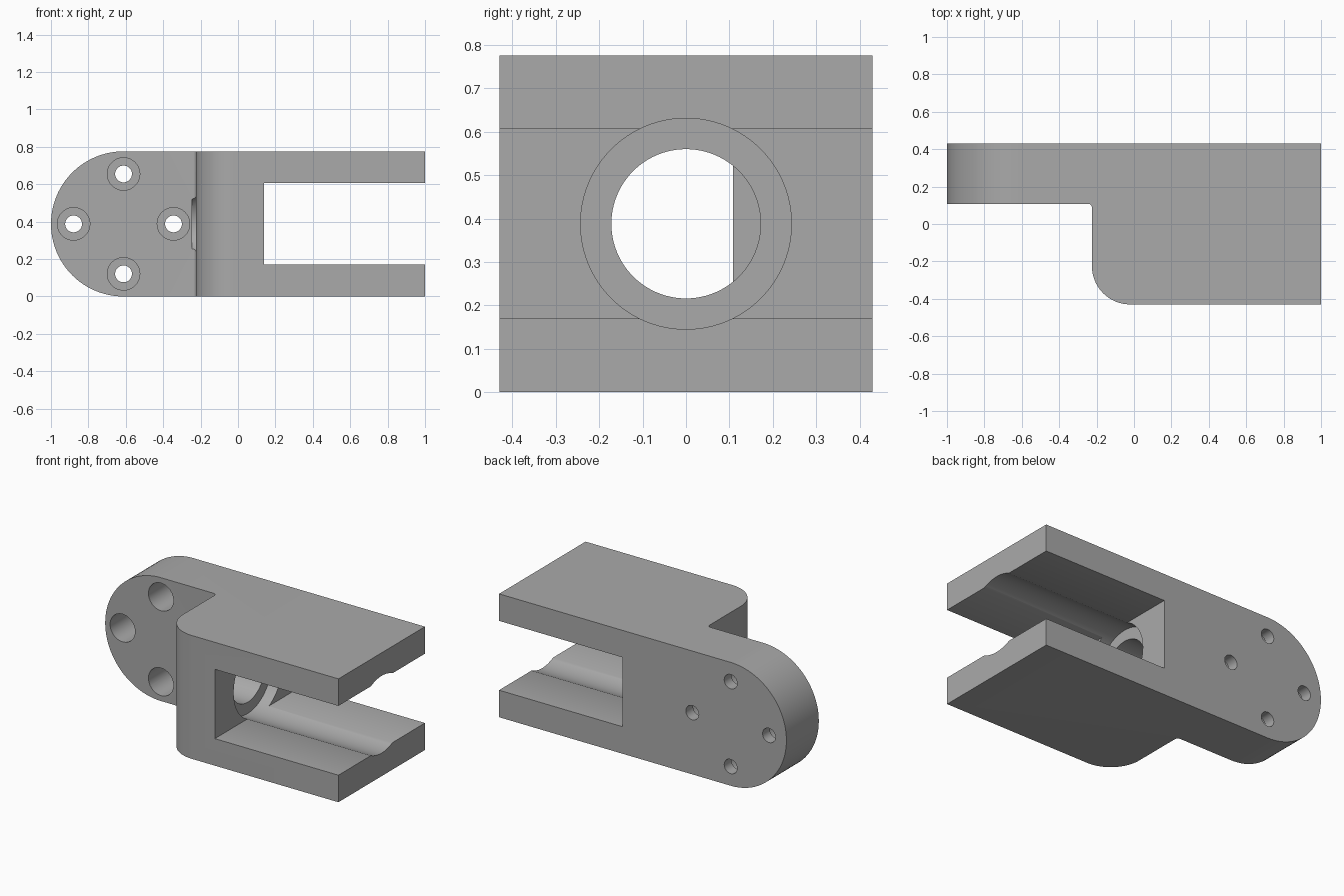
import bpy, bmesh, math
from mathutils import Vector, Matrix

if "Cube" in bpy.data.objects:
    bpy.data.objects.remove(bpy.data.objects["Cube"], do_unlink=True)

H = 0.776          # overall height
MID = H / 2        # axis height
D = 0.43           # half depth
PLATE = 0.108      # front face of the mounting plate
STEP = -0.225      # left face of the thick block
WEB = 0.14         # closed end of the slot

grey = bpy.data.materials.new("plain grey")
grey.use_nodes = True
grey.diffuse_color = (0.4, 0.4, 0.4, 1)
grey.node_tree.nodes["Principled BSDF"].inputs["Base Color"].default_value = (0.4, 0.4, 0.4, 1)


def arc(cx, cy, r, start, end, n):
    angles = [math.radians(start + (end - start) * i / n) for i in range(n + 1)]
    return [(cx + r * math.cos(a), cy + r * math.sin(a)) for a in angles]


def prism(name, points, place, shift):
    """Extrude a 2D outline: place maps (u, v) to 3D, shift is the sweep."""
    bm = bmesh.new()
    face = bm.faces.new([bm.verts.new(place(u, v)) for u, v in points])
    swept = bmesh.ops.extrude_face_region(bm, geom=[face])["geom"]
    bmesh.ops.translate(bm, vec=Vector(shift),
                        verts=[g for g in swept if isinstance(g, bmesh.types.BMVert)])
    bmesh.ops.recalc_face_normals(bm, faces=bm.faces)
    return finish(name, bm)


def cylinder(name, axis, start, end, centre, r, n):
    """Cylinder along x or y between two coordinates."""
    bm = bmesh.new()
    turn = Matrix.Rotation(math.pi / 2, 4, "Y" if axis == "x" else "X")
    mid = (start + end) / 2
    loc = (mid, centre[0], centre[1]) if axis == "x" else (centre[0], mid, centre[1])
    bmesh.ops.create_cone(bm, cap_ends=True, segments=n, radius1=r, radius2=r,
                          depth=abs(end - start), matrix=Matrix.Translation(loc) @ turn)
    return finish(name, bm)


def finish(name, bm):
    mesh = bpy.data.meshes.new(name)
    bm.to_mesh(mesh)
    bm.free()
    mesh.materials.append(grey)
    obj = bpy.data.objects.new(name, mesh)
    bpy.context.collection.objects.link(obj)
    return obj


def combine(target, tool, operation="DIFFERENCE"):
    tool.hide_render = True
    mod = target.modifiers.new(tool.name, "BOOLEAN")
    mod.operation, mod.solver, mod.object = operation, "EXACT", tool
    bpy.context.view_layer.objects.active = target
    bpy.ops.object.modifier_apply(modifier=mod.name)
    bpy.data.objects.remove(tool, do_unlink=True)


# Stepped plan outline: thin plate, small inner fillet, large outer round
f, R = 0.02, 0.205
plan = [(-1.2, D), (-1.2, PLATE)]
plan += arc(STEP - f, PLATE - f, f, 90, 0, 8)
plan += arc(STEP + R, -D + R, R, 180, 270, 24)
plan += [(1, -D), (1, D)]
body = prism("clevis_bracket", plan, lambda u, v: (u, v, -0.1), (0, 0, H + 0.2))

# Side outline with the half-round plate end
side = arc(MID - 1, MID, MID, 90, 270, 48) + [(1.2, 0), (1.2, H)]
combine(body, prism("rounded_end", side, lambda u, v: (u, -0.6, v), (0, 1.2, 0)), "INTERSECT")

# Slot between the two jaws
slot = [(WEB, 0.17), (1.2, 0.17), (1.2, 0.606), (WEB, 0.606)]
combine(body, prism("jaw_slot", slot, lambda u, v: (u, -0.6, v), (0, 1.2, 0)))

# Stepped bore along the length, leaving grooves in both jaws
combine(body, cylinder("wide_bore", "x", WEB - 0.072, 1.2, (0, MID), 0.243, 96))
combine(body, cylinder("narrow_bore", "x", STEP - f, 0.5, (0, MID), 0.172, 96))

# Four counterbored bolt holes in the plate
for i in range(4):
    a = i * math.pi / 2
    spot = (MID - 1 + 0.267 * math.cos(a), MID + 0.267 * math.sin(a))
    combine(body, cylinder("bolt_hole", "y", 0.0, 0.6, spot, 0.045, 40))
    # The sunk part starts inside the fillet gap, clear of the thick block
    combine(body, cylinder("bolt_sink", "y", 0.0, D - 0.072, spot, 0.087, 48))

bpy.ops.object.select_all(action="DESELECT")
body.select_set(True)
bpy.context.view_layer.objects.active = body
bpy.ops.object.shade_smooth_by_angle(angle=math.radians(30))
